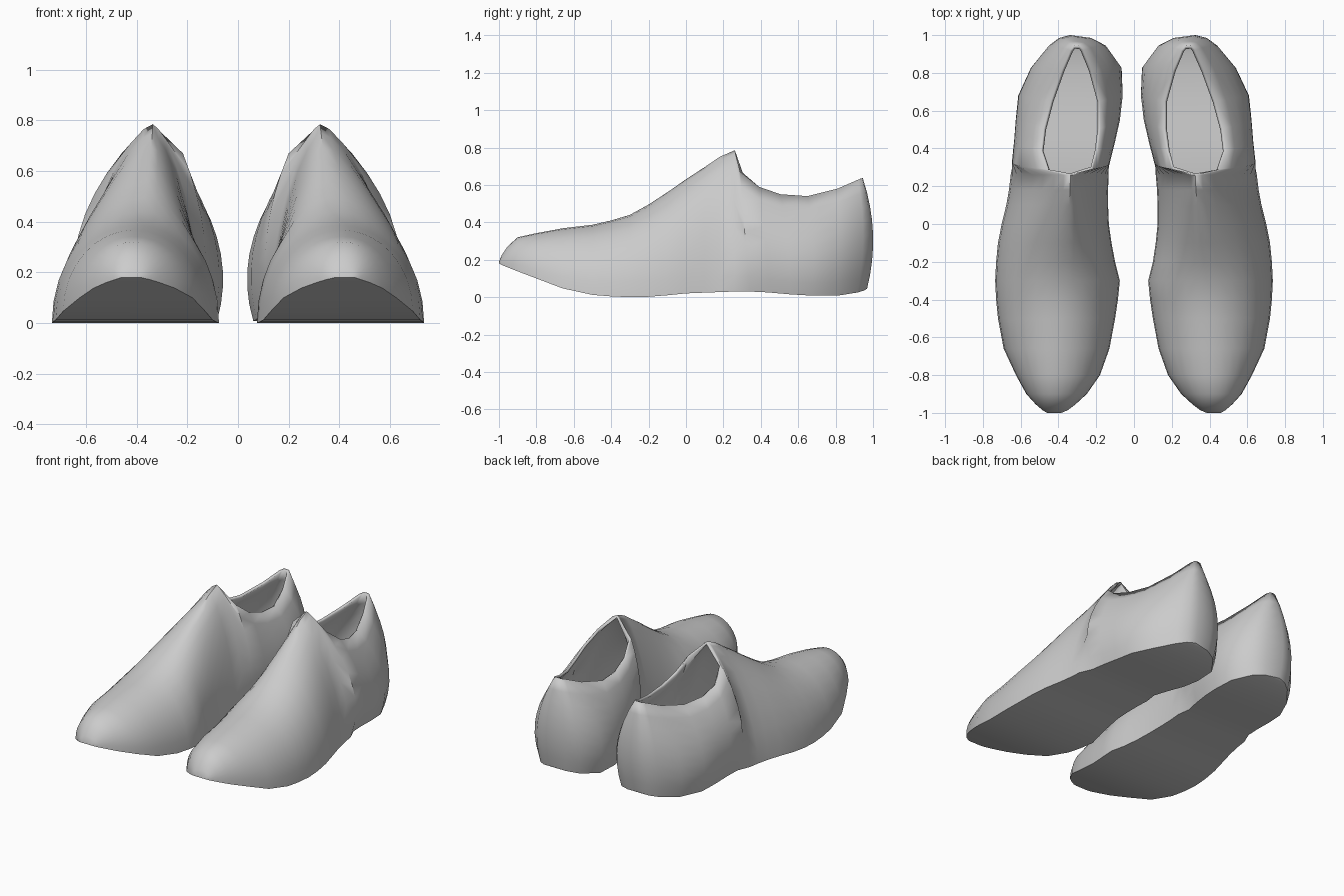
import bpy, bmesh, math
from mathutils import Vector

if "Cube" in bpy.data.objects:
    bpy.data.objects.remove(bpy.data.objects["Cube"])

ROWS = 8

# Closed front of the shoe: y, inner x, outer x, sole z, ridge x, ridge z, roundness
FRONT = [
    (-1.0, .385, .46, .18, .42, .19, 2), (-.985, .35, .485, .172, .42, .225, 2),
    (-.955, .31, .52, .16, .42, .27, 2), (-.9, .25, .57, .138, .42, .32, 2),
    (-.8, .18, .625, .1, .415, .342, 2), (-.66, .13, .69, .047, .41, .368, 2),
    (-.5, .1, .72, .012, .40, .387, 2), (-.4, .085, .73, .004, .395, .41, 2),
    (-.3, .075, .735, 0, .385, .44, 2), (-.2, .1, .73, .002, .37, .495, 1.9),
    (-.1, .115, .72, .01, .355, .56, 1.8), (0, .125, .70, .02, .345, .63, 1.7),
    (.1, .125, .675, .024, .335, .695, 1.6), (.18, .122, .66, .027, .328, .75, 1.5),
    (.26, .115, .65, .03, .324, .785, 1.5)]

# Open heel: wall y, inner x, outer x, sole z, collar y, collar inner x, outer x, collar z
BACK = [
    (.32, .108, .64, .03, .29, .20, .45, .67), (.43, .08, .63, .025, .39, .172, .485, .59),
    (.55, .052, .62, .015, .505, .158, .47, .55), (.68, .037, .605, .008, .65, .16, .43, .54),
    (.83, .045, .535, .008, .81, .205, .372, .58), (.945, .13, .44, .025, .92, .25, .325, .628),
    (.985, .21, .385, .036, .943, .268, .308, .636), (1.0, .325, .325, .045, .945, .288, .288, .637)]


def front_wall(s, side):
    y, zb, xr, zr, p = s[0], s[3], s[4], s[5], s[6]
    pts = []
    for k in range(ROWS + 1):
        a = math.pi / 2 * k / ROWS
        u, w = max(math.cos(a), 0) ** (2 / p), math.sin(a) ** (2 / p)
        if k == ROWS:
            u = 0
        pts.append(Vector((xr + (s[1 + side] - xr) * u, y, zb + (zr - zb) * w)))
    return pts


def back_wall(s, side):
    mid = Vector((s[1 + side], s[0]))
    low = mid.lerp(Vector((.33, .6)), .08)
    top = Vector((s[5 + side], s[4]))
    pts = []
    for k in range(ROWS + 1):
        w, m = k / ROWS, .38          # quadratic through sole, bulge and collar
        p = (low * ((w - m) * (w - 1) / m) + mid * (w * (w - 1) / (m * (m - 1)))
             + top * (w * (w - m) / (1 - m)))
        pts.append(Vector((p.x, p.y, s[3] + (s[7] - s[3]) * w)))
    return pts


def make_shoe(name, mirror):
    def place(p):
        if not mirror:
            return p
        # the left shoe is slightly narrower at the heel
        k = 1 - .033 * min(max((p.y + .2) / .5, 0), 1)
        return Vector((-(.739 - (.739 - p.x) * k), p.y, p.z))

    bm = bmesh.new()
    walls = []
    for side in (0, 1):
        stations = [front_wall(s, side) for s in FRONT] + [back_wall(s, side) for s in BACK]
        walls.append([[bm.verts.new(place(p)) for p in st] for st in stations])
    # upper
    for g in walls:
        for a, b in zip(g, g[1:]):
            for k in range(ROWS):
                bm.faces.new((a[k], b[k], b[k + 1], a[k + 1]))
    inner, outer = walls
    # toe cap and sole
    for k in range(ROWS):
        bm.faces.new((inner[0][k], inner[0][k + 1], outer[0][k + 1], outer[0][k]))
    for j in range(len(inner) - 1):
        bm.faces.new((inner[j][0], inner[j + 1][0], outer[j + 1][0], outer[j][0]))
    bmesh.ops.remove_doubles(bm, verts=bm.verts, dist=.0005)
    bmesh.ops.recalc_face_normals(bm, faces=bm.faces)
    bm.normal_update()
    # make sure the sole faces down
    sole = min(bm.faces, key=lambda f: f.calc_center_median().z)
    if sole.normal.z > 0:
        bmesh.ops.reverse_faces(bm, faces=bm.faces)
    me = bpy.data.meshes.new(name)
    bm.to_mesh(me)
    bm.free()
    ob = bpy.data.objects.new(name, me)
    bpy.context.collection.objects.link(ob)
    # wall thickness and lining
    mod = ob.modifiers.new("thickness", 'SOLIDIFY')
    mod.thickness = .018
    mod.offset = -1
    bpy.ops.object.select_all(action='DESELECT')
    ob.select_set(True)
    bpy.context.view_layer.objects.active = ob
    bpy.ops.object.shade_smooth_by_angle(angle=math.radians(42))


make_shoe("right_shoe", False)
make_shoe("left_shoe", True)
